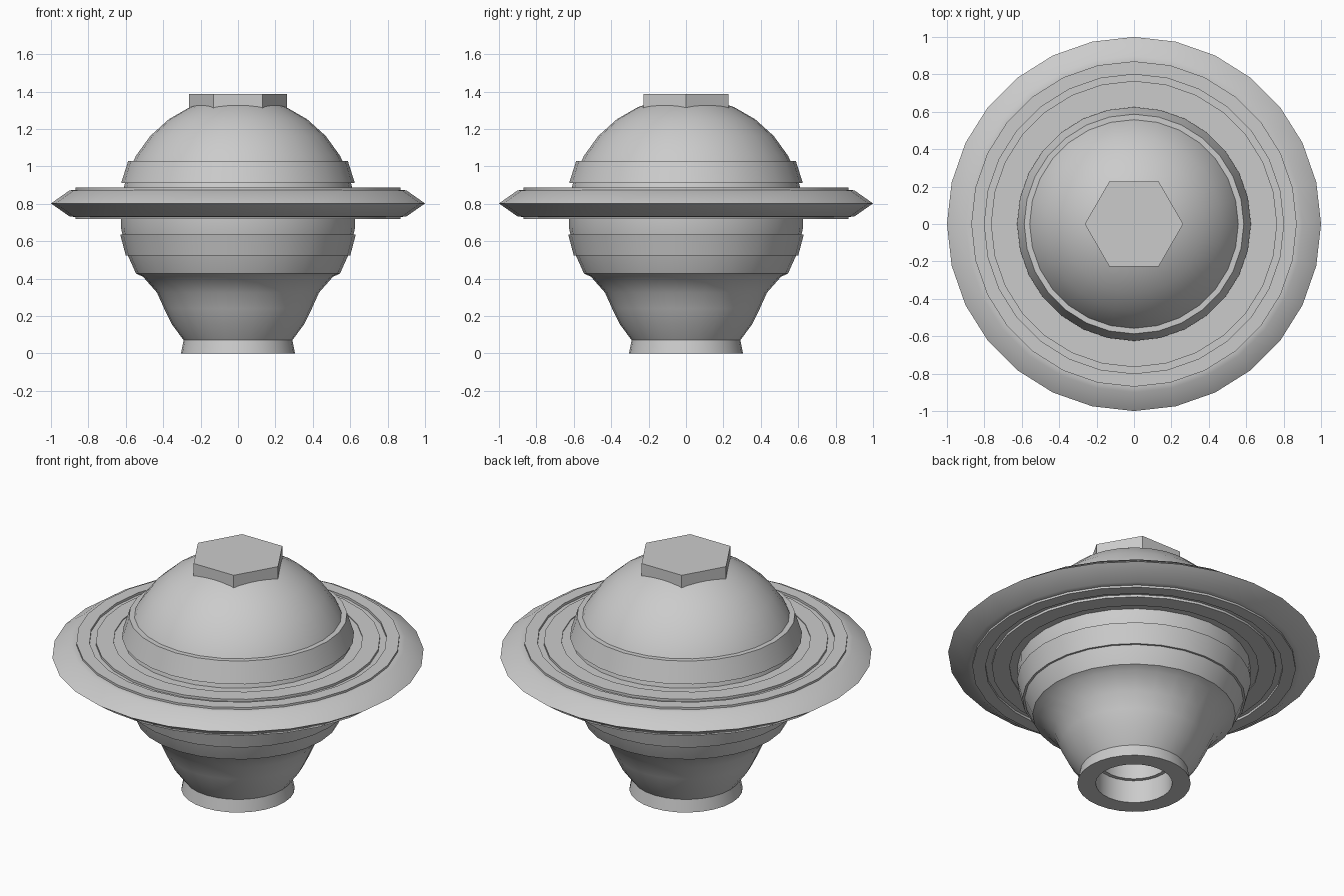
import bpy, bmesh
from math import radians, sin, cos, tau

if "Cube" in bpy.data.objects:
    bpy.data.objects.remove(bpy.data.objects["Cube"], do_unlink=True)

GREY = (0.6, 0.6, 0.6, 1.0)
mat = bpy.data.materials.new("plain grey")
mat.use_nodes = True
mat.diffuse_color = GREY
mat.node_tree.nodes["Principled BSDF"].inputs["Base Color"].default_value = GREY

SIDES = 28


def lathe(name, profile, closed=True, sides=SIDES, smooth=True):
    """Turn a profile of (radius, height) points around the z axis."""
    bm = bmesh.new()
    rings = []
    for r, z in profile:
        if r == 0:
            rings.append([bm.verts.new((0, 0, z))] * sides)
        else:
            rings.append([bm.verts.new((r * cos(tau * i / sides), r * sin(tau * i / sides), z))
                          for i in range(sides)])
    pairs = list(zip(rings, rings[1:]))
    if closed:
        pairs.append((rings[-1], rings[0]))
    for a, b in pairs:
        for i in range(sides):
            j = (i + 1) % sides
            corners = list(dict.fromkeys((a[i], a[j], b[j], b[i])))
            if len(corners) > 2:
                bm.faces.new(corners)
    bmesh.ops.recalc_face_normals(bm, faces=bm.faces)
    mesh = bpy.data.meshes.new(name)
    bm.to_mesh(mesh)
    bm.free()
    mesh.materials.append(mat)
    obj = bpy.data.objects.new(name, mesh)
    bpy.context.collection.objects.link(obj)
    if smooth:
        bpy.ops.object.select_all(action='DESELECT')
        obj.select_set(True)
        bpy.context.view_layer.objects.active = obj
        bpy.ops.object.shade_smooth_by_angle(angle=radians(32))
    return obj


# Round body: dome above, tapering funnel below, hollow neck
R, MID = 0.63, 0.742
dome = [(R * sin(radians(a)), MID + R * cos(radians(a))) for a in range(12, 121, 12)]
funnel = [(0.508, 0.41), (0.433, 0.325), (0.395, 0.24), (0.353, 0.155), (0.29, 0.07)]
neck = [(0.206, 0.07), (0.206, 0.135), (0.185, 0.135), (0.185, 0.36), (0, 0.36)]
lathe("body", [(0, MID + R)] + dome + funnel + neck, closed=False)

# Foot ring around the neck opening
lathe("foot_ring", [(0.206, 0), (0.305, 0), (0.29, 0.075), (0.206, 0.075)])

# Wide disc with a sharp rim and grooved plates on both faces
RIM = 0.802
upper = [(0.9, 0.07), (0.87, 0.072), (0.87, 0.084), (0.8, 0.084), (0.8, 0.07),
         (0.765, 0.07), (0.765, 0.084), (0.67, 0.084), (0.67, 0.078), (0.56, 0.078)]
lathe("saucer_disc", [(1, RIM)] + [(r, RIM + h) for r, h in upper]
      + [(r, RIM - h) for r, h in reversed(upper)])

# Sloped bands above and below the disc
lathe("upper_band", [(0.625, 0.91), (0.587, 1.03), (0.53, 1.03), (0.56, 0.91)])
lathe("lower_band", [(0.63, 0.637), (0.6, 0.523), (0.55, 0.523), (0.57, 0.637)])

# Six-sided cap on the dome
lathe("hex_cap", [(0, 1.25), (0.263, 1.25), (0.263, 1.388), (0, 1.388)],
      closed=False, sides=6, smooth=False)
